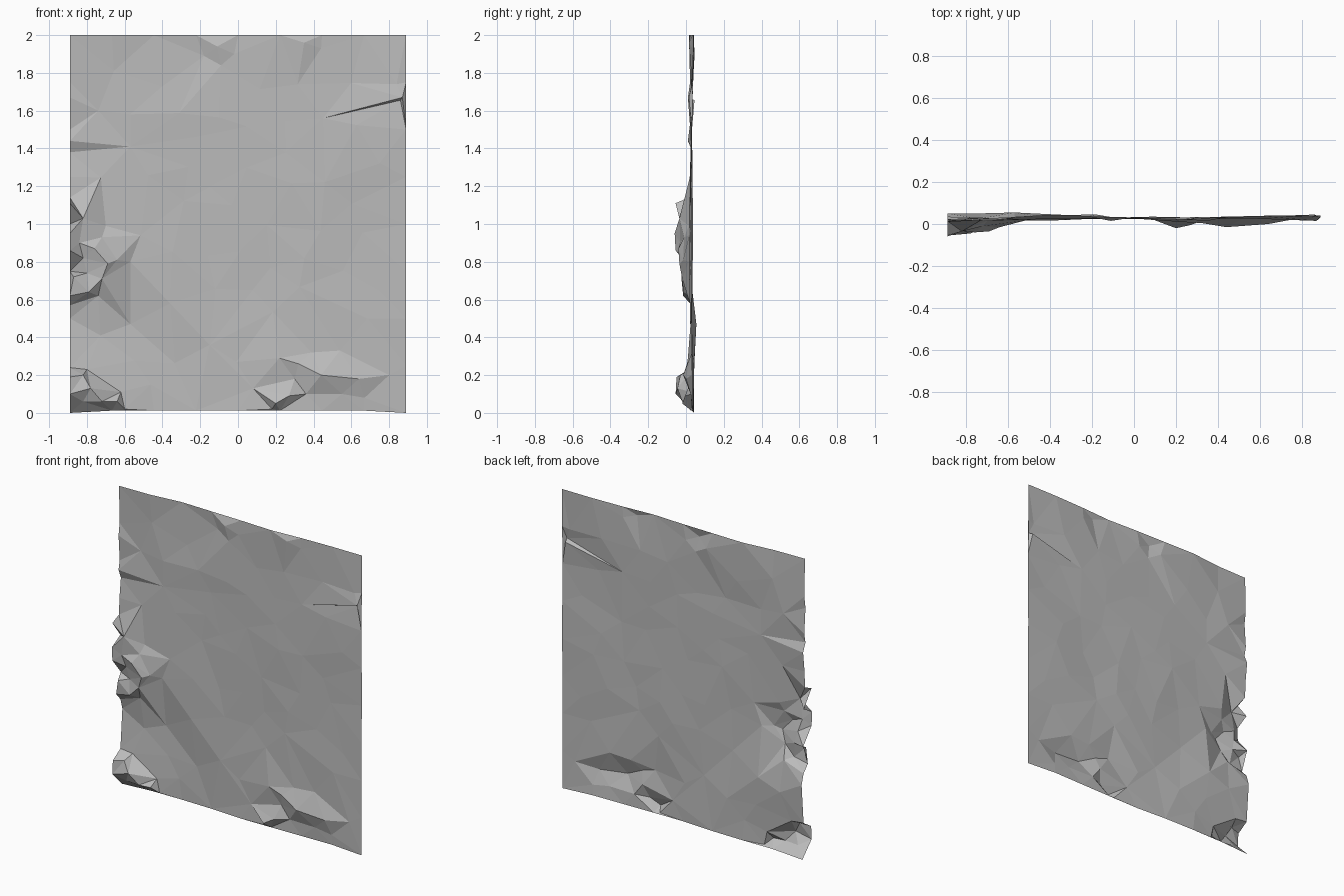
import bpy, random
from mathutils import Vector
from mathutils.geometry import delaunay_2d_cdt

random.seed(4)
cube = bpy.data.objects.get("Cube")
if cube:
    bpy.data.objects.remove(cube, do_unlink=True)

HALF, TOP = 0.89, 2.0

# Broad shape of the sheet: (x, z, depth) control points
BROAD = [(-.89, 2, .02), (-.3, 2, .04), (.1, 2, .025), (.89, 2, .04),
         (-.89, 1.4, .02), (-.3, 1.3, .025), (.3, 1.2, .025), (.89, 1, .035),
         (-.5, .8, .02), (-.2, .42, .03), (.1, .1, .025),
         (-.89, .4, .05), (-.5, .35, .052), (-.3, .1, .04), (.89, 0, .035)]

# Rock at the right edge, corner rock, and spurs at the foot
EDGE_ROCK = [(-.89, 1.14, .015), (-.57, .8, .015), (-.7, .99, .015), (-.89, .57, .03),
             (-.74, .62, .025), (-.89, 1.11, -.055), (-.82, 1.03, -.035),
             (-.72, .93, -.01), (-.64, .81, -.015), (-.69, .79, -.035),
             (-.72, .71, -.02), (-.79, .64, -.015), (-.89, .62, -.015),
             (-.89, .95, -.06), (-.84, .9, -.03), (-.82, .82, -.01),
             (-.89, .86, -.055), (-.76, .87, -.04), (-.87, .72, -.025), (-.8, .74, .0)]
CORNER_ROCK = [(-.89, .24, .03), (-.8, .23, .03), (-.62, .11, .03), (-.6, .02, .03),
               (-.89, .19, -.05), (-.82, .2, -.03), (-.78, .13, -.045),
               (-.64, .06, -.01), (-.72, .06, -.02), (-.89, .1, -.055), (-.82, .06, -.01)]
SPURS = [(.18, .02, .02), (.2, .05, -.02), (.27, .09, -.005), (.22, .29, .01),
         (.32, .26, .005), (.3, .18, .03), (.39, .32, .03), (.36, .1, .03),
         (.44, .2, -.015), (.54, .33, .035), (.55, .1, .025), (.64, .18, .0),
         (.67, .08, .03), (.8, .2, .03)]
# Lip over the narrow cleft, and small dents near the top and edge
CLEFT = [(.45, 1.56, .03), (.87, 1.67, .015), (.86, 1.655, .045), (.84, 1.74, .03)]
DENTS = [(-.18, 1.89, .045), (-.11, 1.94, .015), (-.02, 1.9, .03), (-.09, 1.84, .03),
         (.35, 1.96, .015), (.44, 1.93, .035), (-.89, 1.67, .01), (-.74, 1.6, .03),
         (-.89, 1.44, .01), (-.89, 1.38, .035), (-.57, 1.41, .025), (-.57, .47, .055)]
CREASE = [(-.57, .8, .015), (-.36, .58, .02), (-.15, .36, .025), (.08, .13, .025)]


def broad_depth(x, z):
    total = weight = 0
    for px, pz, d in BROAD:
        w = 1 / ((x - px) ** 2 + (z - pz) ** 2 + .01) ** 1.5
        total += w * d
        weight += w
    return total / weight


points = EDGE_ROCK + CORNER_ROCK + SPURS + CLEFT + DENTS + CREASE[1:]


def add_loose(x, z, gap, rough):
    if all((x - p[0]) ** 2 + (z - p[1]) ** 2 > gap ** 2 for p in points):
        points.append((x, z, broad_depth(x, z) + random.uniform(-rough, rough)))


# Straight border
for i in range(9):
    t = i / 8
    add_loose(-HALF + 2 * HALF * t, 0, .01, .003)
    add_loose(-HALF + 2 * HALF * t, TOP, .01, .006)
    for side in (-HALF, HALF):
        add_loose(side, TOP * t, .03, .003)

# Loose scatter of facets
for _ in range(350):
    add_loose(random.uniform(-.8, .8), random.uniform(.1, 1.93), .15, .005)

# Keep the diagonal crease and cleft as unbroken edges
index = {(p[0], p[1]): i for i, p in enumerate(points)}
edges = []
for chain in (CREASE, CLEFT[:2], [CLEFT[0], CLEFT[2]]):
    ids = [index[(p[0], p[1])] for p in chain]
    edges += list(zip(ids, ids[1:]))

flat, _, faces, origin, _, _ = delaunay_2d_cdt(
    [Vector(p[:2]) for p in points], edges, [], 0, 1e-5)

verts = []
for v, ids in zip(flat, origin):
    depth = points[ids[0]][2] if ids else broad_depth(v.x, v.y)
    z = v.y
    if z < .001 and abs(v.x) < HALF - .01:      # slightly raised foot
        z = .012
    verts.append((v.x, depth, z))

mesh = bpy.data.meshes.new("rock_wall")
mesh.from_pydata(verts, [], [tuple(f) for f in faces])
# Face the front
mesh.update()
if sum(p.normal.y for p in mesh.polygons) > 0:
    mesh.flip_normals()

grey = bpy.data.materials.new("stone grey")
grey.use_nodes = True
colour = (.5, .5, .5, 1)
grey.diffuse_color = colour
grey.node_tree.nodes["Principled BSDF"].inputs["Base Color"].default_value = colour
mesh.materials.append(grey)

wall = bpy.data.objects.new("rock_wall", mesh)
bpy.context.collection.objects.link(wall)
